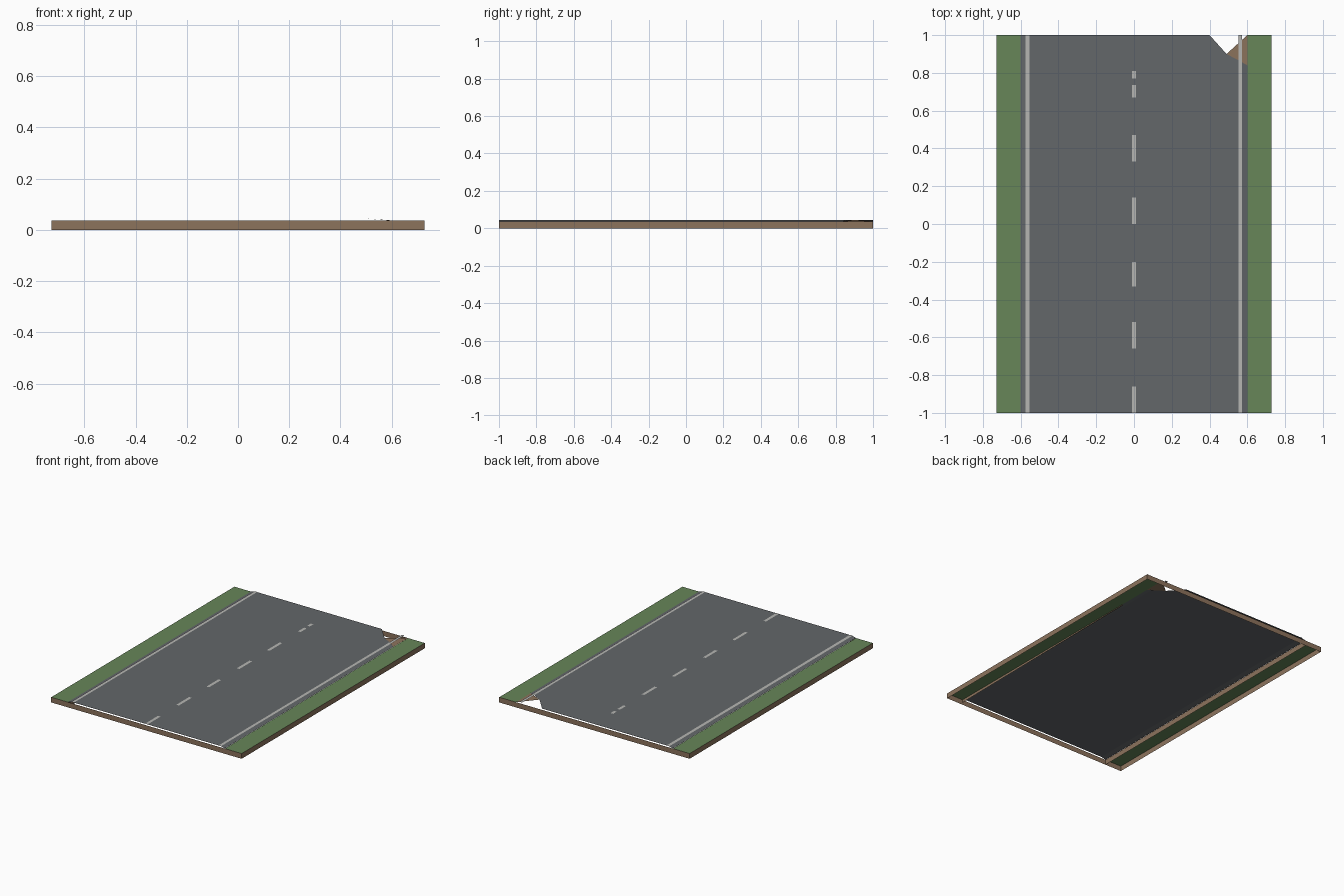
import bpy

if "Cube" in bpy.data.objects:
    bpy.data.objects.remove(bpy.data.objects["Cube"])

HX, RX, FX = 0.728, 0.6, 0.565      # outer edge, road edge, flat road edge
ZG, ZE, ZR = 0.036, 0.037, 0.045    # grass, shoulder edge, road heights


def material(name, rgb):
    m = bpy.data.materials.new(name)
    m.diffuse_color = (*rgb, 1)
    m.use_nodes = True
    m.node_tree.nodes["Principled BSDF"].inputs["Base Color"].default_value = m.diffuse_color
    return m


asphalt = material("asphalt_grey", (0.125, 0.135, 0.143))
grass = material("grass_green", (0.135, 0.24, 0.098))
soil = material("soil_brown", (0.265, 0.172, 0.108))
paint = material("line_paint", (0.47, 0.47, 0.45))


def sheet(name, polygons, mat):
    """Object made of flat open polygons."""
    verts, faces = [], []
    for poly in polygons:
        faces.append(range(len(verts), len(verts) + len(poly)))
        verts += poly
    me = bpy.data.meshes.new(name)
    me.from_pydata(verts, [], [list(f) for f in faces])
    me.materials.append(mat)
    ob = bpy.data.objects.new(name, me)
    bpy.context.collection.objects.link(ob)
    return ob


def flat(x0, x1, y0, y1, z):
    return [(x0, y0, z), (x1, y0, z), (x1, y1, z), (x0, y1, z)]


def wall(a, b, z0, z1):
    return [(*a, z0), (*b, z0), (*b, z1), (*a, z1)]


# Road surface with the broken back right corner
outline = [(-FX, -1), (FX, -1), (FX, 0.86), (0.49, 0.9), (0.4, 1), (-FX, 1)]
sheet("road_surface", [[(x, y, ZR) for x, y in outline]], asphalt)

# Shoulders sloping down to the grass
sheet("left_shoulder", [[(-RX, -1, ZE), (-FX, -1, ZR), (-FX, 1, ZR), (-RX, 1, ZE)]], asphalt)
sheet("right_shoulder", [[(FX, -1, ZR), (RX, -1, ZE), (RX, 0.84, ZE), (FX, 0.86, ZR)]], asphalt)

# Exposed soil at the broken corner
sheet("broken_corner_soil", [[(0.49, 0.9, ZR), (RX, 0.84, ZE), (RX, 1, ZG)]], soil)

# Grass verges
sheet("left_verge", [flat(-HX, -RX, -1, 1, ZG)], grass)
sheet("right_verge", [flat(RX, HX, -1, 1, ZG)], grass)

# Open soil skirt, wound so the faces point outwards
corners = [(-HX, -1), (HX, -1), (HX, 1), (-HX, 1)]
sheet("soil_skirt", [wall(corners[i], corners[(i + 1) % 4], 0, ZG) for i in range(4)], soil)

# Soil walls under the road edges; the right one is shallow and tapers away
sheet("left_inner_wall", [wall((-RX, -1), (-RX, 1), 0, ZG)], soil)
sheet("right_inner_wall", [[(RX, -1, 0.016), (RX, 0.6, ZG - 0.006), (RX, 0.6, ZG), (RX, -1, ZG)]], soil)

# Edge lines and centre dashes
ZP = ZR + 0.001
sheet("edge_lines", [flat(-0.574, -0.553, -1, 1, ZP), flat(0.553, 0.572, -1, 1, ZP)], paint)
dashes = [(-1, -0.86), (-0.66, -0.52), (-0.33, -0.2), (0, 0.14), (0.33, 0.47), (0.67, 0.735), (0.77, 0.81)]
sheet("centre_dashes", [flat(-0.01, 0.01, a, b, ZP) for a, b in dashes], paint)
